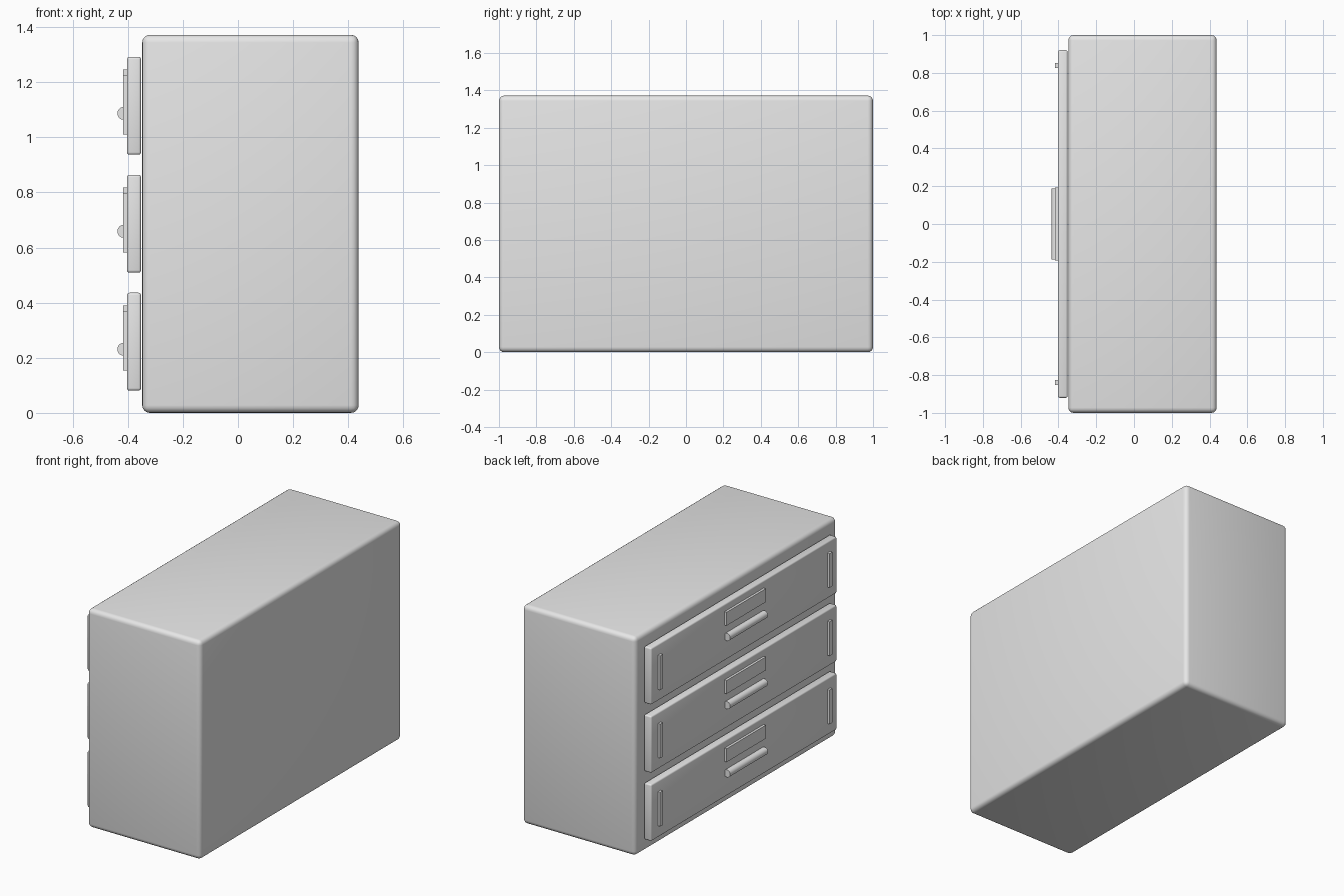
import bpy
import bmesh
import math
from mathutils import Matrix

if "Cube" in bpy.data.objects:
    bpy.data.objects.remove(bpy.data.objects["Cube"])

grey = bpy.data.materials.new("light grey")
grey.diffuse_color = (0.8, 0.8, 0.8, 1)
grey.use_nodes = True
grey.node_tree.nodes["Principled BSDF"].inputs["Base Color"].default_value = grey.diffuse_color


def finish(name, bm, smooth=False):
    me = bpy.data.meshes.new(name)
    bm.to_mesh(me)
    bm.free()
    me.materials.append(grey)
    ob = bpy.data.objects.new(name, me)
    bpy.context.collection.objects.link(ob)
    if smooth:
        bpy.ops.object.select_all(action='DESELECT')
        ob.select_set(True)
        bpy.context.view_layer.objects.active = ob
        bpy.ops.object.shade_smooth_by_angle(angle=math.radians(35))
    return ob


def box(name, x, y, z, bevel=0.0, segments=3):
    """Box from (min, max) ranges, with optional rounded edges."""
    bm = bmesh.new()
    bmesh.ops.create_cube(bm, size=1)
    for v in bm.verts:
        v.co = [r[0] + (c + 0.5) * (r[1] - r[0]) for c, r in zip(v.co, (x, y, z))]
    if bevel:
        bmesh.ops.bevel(bm, geom=bm.edges[:], offset=bevel, segments=segments,
                        profile=0.5, affect='EDGES')
    return finish(name, bm, bevel > 0)


def bar(name, x, z, radius, half_length):
    """Round bar running along y."""
    bm = bmesh.new()
    bmesh.ops.create_cone(bm, cap_ends=True, segments=32, radius1=radius,
                          radius2=radius, depth=2 * half_length,
                          matrix=Matrix.Translation((x, 0, z)) @ Matrix.Rotation(math.pi / 2, 4, 'X'))
    return finish(name, bm, True)


# Cabinet body
box("cabinet_body", (-0.348, 0.438), (-1, 1), (0, 1.372), 0.028, 4)

# Three drawers, each with a label plate, a bar handle and two side strips
for i, level in enumerate(("bottom", "middle", "top")):
    z = 0.081 + i * 0.428
    box(f"{level}_drawer_front", (-0.403, -0.352), (-0.92, 0.92), (z, z + 0.355), 0.009, 3)
    box(f"{level}_label_plate", (-0.418, -0.40), (-0.194, 0.194), (z + 0.225, z + 0.309))
    bar(f"{level}_handle", -0.4145, z + 0.15, 0.0235, 0.187)
    for side, s in (("left", 1), ("right", -1)):
        y0, y1 = sorted((s * 0.827, s * 0.853))
        box(f"{level}_{side}_strip", (-0.418, -0.40), (y0, y1), (z + 0.073, z + 0.287))
